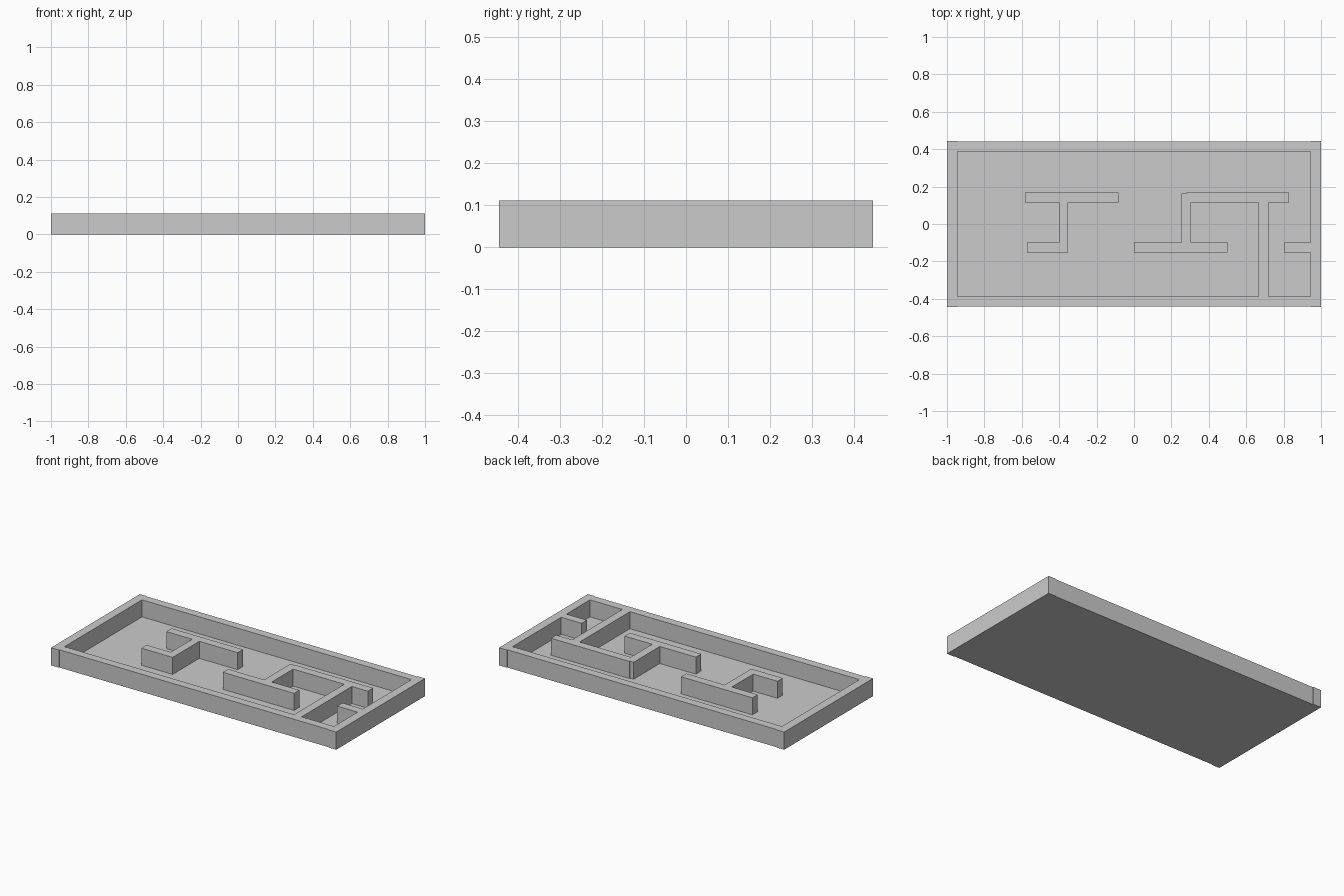
import bpy

if "Cube" in bpy.data.objects:
    bpy.data.objects.remove(bpy.data.objects["Cube"])

HEIGHT = 0.112
FLOOR = 0.004


def box(name, x0, x1, y0, y1, z0=0.0, z1=HEIGHT):
    """Axis-aligned box given by its limits."""
    bpy.ops.mesh.primitive_cube_add(size=1)
    ob = bpy.context.object
    ob.name = name
    for v in ob.data.vertices:
        v.co.x = x1 if v.co.x > 0 else x0
        v.co.y = y1 if v.co.y > 0 else y0
        v.co.z = z1 if v.co.z > 0 else z0
    return ob


# Thin floor sheet
box("floor", -0.945, 0.945, -0.388, 0.388, 0.0, FLOOR)

# Outer walls: end walls run slightly past the long walls
for side, s in (("left", -1), ("right", 1)):
    box("end_wall_" + side, *sorted((s * 0.945, s * 1.0)), -0.445, 0.445)
for side, s in (("front", -1), ("back", 1)):
    box("long_wall_" + side, -0.945, 0.945, *sorted((s * 0.388, s * 0.441)))

# Inner partitions share two rows: back row and front row
BACK = (0.115, 0.168)
FRONT = (-0.152, -0.099)
partitions = {
    "left_back_partition": (-0.583, -0.083, *BACK),
    "left_cross_partition": (-0.402, -0.352, FRONT[1], BACK[0]),
    "left_front_partition": (-0.572, -0.352, *FRONT),
    "middle_front_partition": (0.0, 0.5, *FRONT),
    "middle_cross_partition": (0.253, 0.306, FRONT[1], 0.163),
    "right_back_partition": (0.28, 0.83, *BACK),
    "right_cross_partition": (0.665, 0.718, -0.388, BACK[0]),
    "right_stub_partition": (0.802, 0.945, *FRONT),
}
for name, limits in partitions.items():
    box(name, *limits, FLOOR)
